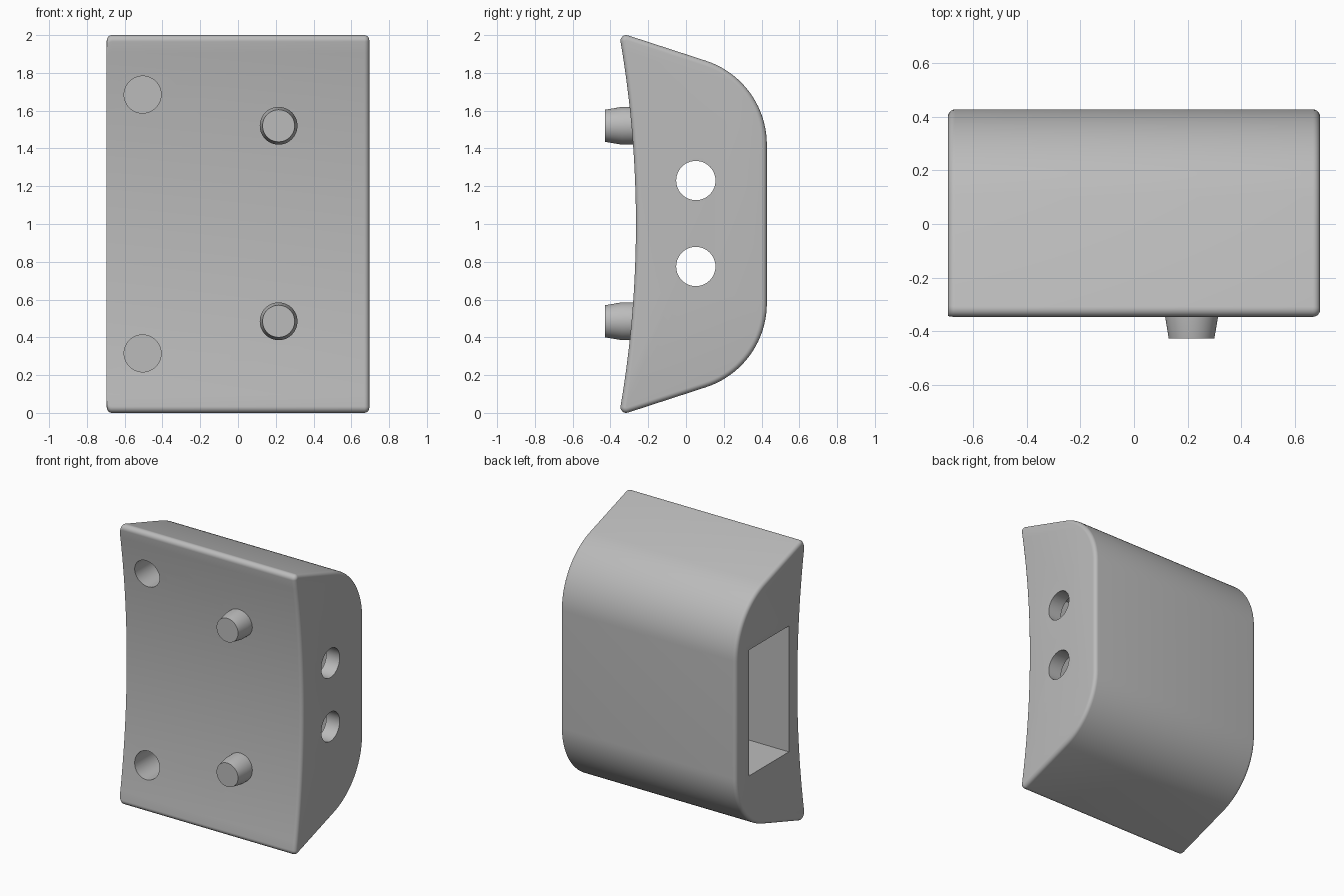
import bpy, bmesh
from math import radians, sin, cos, asin, pi
from mathutils import Matrix

cube = bpy.data.objects.get("Cube")
if cube:
    bpy.data.objects.remove(cube, do_unlink=True)

grey = bpy.data.materials.new("plain_grey")
grey.use_nodes = True
colour = (0.5, 0.5, 0.5, 1)
grey.diffuse_color = colour
grey.node_tree.nodes["Principled BSDF"].inputs["Base Color"].default_value = colour

HALF_X, BACK_Y, FRONT_Y = 0.695, 0.428, -0.265
FRONT_R, BACK_R, TIP_R, RIM = 5.756, 0.467, 0.03, 0.027
SLOPE = radians(72.3)          # direction of the sloped face's normal
TO_X = Matrix.Rotation(pi / 2, 4, "Y")
TO_Y = Matrix.Rotation(pi / 2, 4, "X")


def arc(cy, cz, r, start, end, steps):
    return [(cy + r * cos(start + (end - start) * i / steps),
             cz + r * sin(start + (end - start) * i / steps)) for i in range(steps + 1)]


def profile(inset, inset_front):
    """Side outline in (y, z), shrunk by inset; the concave front only if asked."""
    cy = FRONT_Y - FRONT_R
    tip_a = asin(0.97 / (FRONT_R + TIP_R))
    tip_y = cy + (FRONT_R + TIP_R) * cos(tip_a)
    tip_z = 0.97
    front_r, tip_r = FRONT_R, TIP_R
    if inset_front:
        front_r, tip_r = FRONT_R + inset, TIP_R - inset
    else:
        slide = inset / sin(SLOPE - tip_a)
        tip_y += slide * sin(tip_a)
        tip_z -= slide * cos(tip_a)
    half = arc(BACK_Y - BACK_R, 0.42, BACK_R - inset, 0, SLOPE, 20)
    half += arc(tip_y, tip_z, tip_r, SLOPE, pi + tip_a, 8)
    end_a = asin((half[-1][1]) / front_r)
    half += arc(cy, 0, front_r, end_a, 0, 16)[1:]
    lower = [(y, -z) for y, z in reversed(half[:-1])]
    return half + lower


def finish(name, bm):
    bmesh.ops.recalc_face_normals(bm, faces=bm.faces)
    mesh = bpy.data.meshes.new(name)
    bm.to_mesh(mesh)
    bm.free()
    mesh.materials.append(grey)
    obj = bpy.data.objects.new(name, mesh)
    bpy.context.collection.objects.link(obj)
    return obj


def activate(obj):
    bpy.ops.object.select_all(action="DESELECT")
    obj.select_set(True)
    bpy.context.view_layer.objects.active = obj


def cylinder(name, r1, r2, depth, location, turn):
    bm = bmesh.new()
    bmesh.ops.create_cone(bm, cap_ends=True, segments=48, radius1=r1, radius2=r2,
                          depth=depth, matrix=Matrix.Translation(location) @ turn)
    return finish(name, bm)


# Body: profile rings lofted along x, with rounded rims at both ends
bm = bmesh.new()
rings = []
for side in (-1, 1):
    steps = range(7) if side > 0 else range(6, -1, -1)
    for i in steps:
        t = i / 6 * pi / 2
        x = side * (HALF_X - RIM + RIM * sin(t))
        outline = profile(RIM * (1 - cos(t)), side > 0)
        rings.append([bm.verts.new((x, y, z + 1)) for y, z in outline])
for a, b in zip(rings, rings[1:]):
    for i in range(len(a)):
        j = (i + 1) % len(a)
        bm.faces.new((a[i], a[j], b[j], b[i]))
bm.faces.new(rings[0])
bm.faces.new(rings[-1])
body = finish("body", bm)

# Cutters: side pocket, two through holes, two blind front sockets
bm = bmesh.new()
bmesh.ops.create_cube(bm, size=1, matrix=Matrix.Translation((-0.105, 0.055, 1))
                      @ Matrix.Diagonal((1.39, 0.45, 0.9, 1)))
cutters = [finish("pocket_cutter", bm)]
for z in (0.775, 1.23):
    cutters.append(cylinder("side_hole_cutter", 0.104, 0.104, 0.4, (0.6, 0.052, z), TO_X))
for z in (0.315, 1.685):
    cutters.append(cylinder("socket_cutter", 0.098, 0.098, 0.5, (-0.505, -0.3, z), TO_Y))
activate(body)
for cutter in cutters:
    cutter.hide_render = True
    mod = body.modifiers.new("cut", "BOOLEAN")
    mod.operation = "DIFFERENCE"
    mod.solver = "EXACT"
    mod.object = cutter
    bpy.ops.object.modifier_apply(modifier=mod.name)
    bpy.data.objects.remove(cutter, do_unlink=True)
bpy.ops.object.shade_smooth_by_angle(angle=radians(30))

# Pegs: straight root with a tapered tip
for label, z in (("lower", 0.485), ("upper", 1.52)):
    root = cylinder(label + "_peg_root", 0.1, 0.1, 0.08, (0.215, -0.3, z), TO_Y)
    tip = cylinder(label + "_peg", 0.1, 0.085, 0.088, (0.215, -0.384, z), TO_Y)
    activate(tip)
    root.select_set(True)
    bpy.ops.object.join()
    bm = bmesh.new()
    bm.from_mesh(tip.data)
    bmesh.ops.remove_doubles(bm, verts=bm.verts, dist=0.001)
    inner = [f for f in bm.faces if len(f.verts) > 4 and -0.36 < f.calc_center_median().y < -0.32]
    bmesh.ops.delete(bm, geom=inner, context="FACES_ONLY")
    bm.to_mesh(tip.data)
    bm.free()
    activate(tip)
    bpy.ops.object.shade_smooth_by_angle(angle=radians(30))
